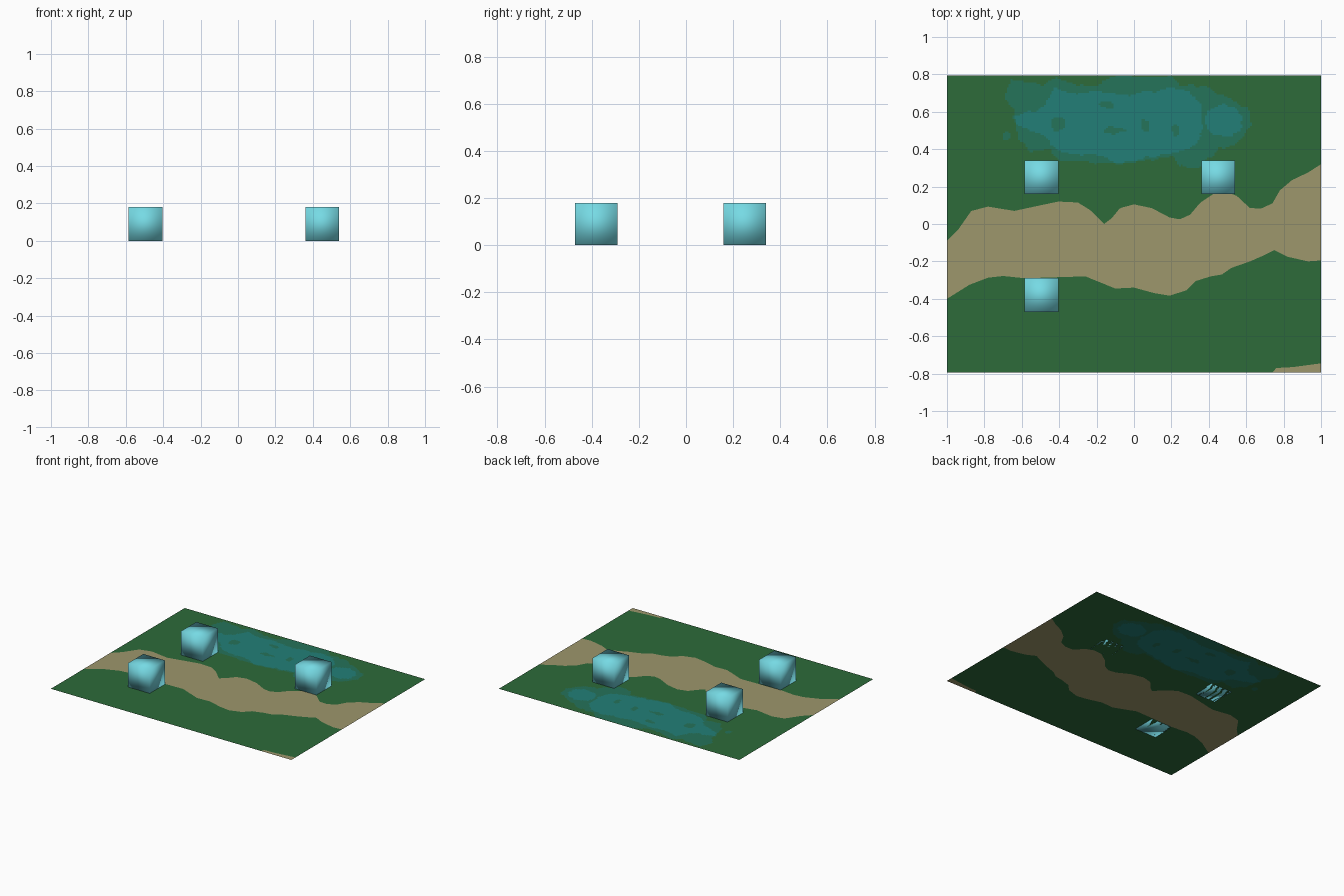
import bpy, bmesh
from mathutils import Vector, noise

if "Cube" in bpy.data.objects:
    bpy.data.objects.remove(bpy.data.objects["Cube"])


def srgb(r, g, b):
    lin = lambda c: c / 12.92 if c <= 0.04045 else ((c + 0.055) / 1.055) ** 2.4
    return tuple(lin(c / 255) for c in (r, g, b)) + (1.0,)


def material(name, rgb):
    m = bpy.data.materials.new(name)
    m.diffuse_color = srgb(*rgb)
    m.use_nodes = True
    m.node_tree.nodes["Principled BSDF"].inputs["Base Color"].default_value = m.diffuse_color
    return m


grass = material("grass green", (45, 107, 58))
sand = material("sand path", (157, 151, 108))
shallow = material("shallow water", (37, 115, 90))
deep = material("deep water", (34, 127, 119))
crystal = material("pale cyan", (118, 218, 228))

W, H = 1.0, 0.795


def lerp(pts, x):
    """Height of a polyline at x (clamped at the ends)."""
    if x <= pts[0][0]:
        return pts[0][1]
    for (x0, y0), (x1, y1) in zip(pts, pts[1:]):
        if x <= x1:
            return y0 + (y1 - y0) * (x - x0) / (x1 - x0)
    return pts[-1][1]


# Path edges
path_top = [(-1, -.09), (-.94, -.03), (-.87, .07), (-.78, .093), (-.64, .07), (-.5, .1),
            (-.405, .12), (-.3, .115), (-.235, .075), (-.16, 0), (-.12, .03), (-.075, .085),
            (0, .105), (.095, .085), (.19, .035), (.245, .025), (.3, .05), (.355, .115),
            (.43, .165), (.5, .17), (.55, .15), (.62, .085), (.68, .083), (.74, .11),
            (.78, .18), (.845, .235), (.93, .275), (1, .32)]
path_low = [(-1, -.4), (-.88, -.325), (-.78, -.287), (-.7, -.278), (-.585, -.29), (-.26, -.28),
            (-.1, -.345), (0, -.34), (.11, -.37), (.19, -.383), (.28, -.355), (.33, -.305),
            (.41, -.28), (.47, -.27), (.52, -.235), (.62, -.2), (.7, -.165), (.75, -.14),
            (.82, -.175), (.93, -.2), (1, -.195)]
corner_top = [(.74, -H), (.76, -.77), (.85, -.765), (1, -.745)]

# Pond outlines: shallow rim and deep middle
rim_top = [(-.69, .7), (-.65, .77), (-.55, .76), (-.48, .74), (-.42, .78), (-.3, .74),
           (-.2, .74), (-.12, .79), (.2, .79), (.25, .74), (.38, .74), (.45, .7), (.55, .65), (.62, .61)]
rim_low = [(-.69, .68), (-.65, .62), (-.62, .45), (-.55, .38), (-.45, .4), (-.4, .34),
           (-.1, .32), (.05, .34), (.2, .36), (.24, .31), (.35, .3), (.41, .35),
           (.45, .41), (.52, .41), (.58, .46), (.62, .52)]
deep_top = [(-.63, .58), (-.48, .62), (-.43, .73), (-.35, .7), (-.2, .71), (-.05, .69),
            (.1, .71), (.2, .73), (.3, .7), (.36, .64)]
deep_low = [(-.63, .53), (-.48, .47), (-.42, .4), (-.3, .37), (-.2, .37), (-.1, .33),
            (0, .34), (.1, .36), (.2, .38), (.3, .4), (.36, .47)]
islands = [(-.41, .535, .035, .04), (-.15, .64, .04, .02), (-.1, .5, .06, .015),
           (.06, .53, .03, .03), (.22, .5, .02, .03)]


def in_ellipse(x, y, e):
    return ((x - e[0]) / e[2]) ** 2 + ((y - e[1]) / e[3]) ** 2 < 1


def between(x, y, low, top):
    return low[0][0] < x < low[-1][0] and lerp(low, x) < y < lerp(top, x)


def water(x, y):
    """Material slot of a ground point above the path, with ragged shores."""
    jx = x + .015 * noise.noise(Vector((x * 22, y * 22, 1)))
    jy = y + .015 * noise.noise(Vector((x * 22, y * 22, 5)))
    if between(jx, jy, deep_low, deep_top) or in_ellipse(jx, jy, (.48, .55, .1, .085)):
        return 2 if any(in_ellipse(jx, jy, e) for e in islands) else 3
    if between(jx, jy, rim_low, rim_top) or in_ellipse(jx, jy, (-.68, .47, .03, .025)):
        return 2
    return 0


# Ground sheet: columns split at the path edges, fine cells around the pond
me = bpy.data.meshes.new("ground")
bm = bmesh.new()
NX, NY = 200, 56
columns = []
for i in range(NX + 1):
    x = -W + 2 * W * i / NX
    up = lerp(path_top, x)
    base = max(.27, up + .01)
    ys = [-H, max(lerp(corner_top, x), -H + .0005), lerp(path_low, x), up]
    ys += [base + (H - base) * k / NY for k in range(NY + 1)]
    columns.append([bm.verts.new((x, y, 0)) for y in ys])
for a, b in zip(columns, columns[1:]):
    for k in range(len(a) - 1):
        f = bm.faces.new((a[k], b[k], b[k + 1], a[k + 1]))
        c = f.calc_center_median()
        if k == 0:
            f.material_index = 1 if c.x > .74 else 0
        elif k == 2:
            f.material_index = 1
        elif k > 3:
            f.material_index = water(c.x, c.y)
bm.to_mesh(me)
bm.free()
for m in (grass, sand, shallow, deep):
    me.materials.append(m)
bpy.context.collection.objects.link(bpy.data.objects.new("ground", me))

# Three softly shaded cubes standing on the ground
S = .18
for name, x, y in (("back_left_block", -.495, .25), ("back_right_block", .45, .25),
                   ("front_left_block", -.495, -.38)):
    bpy.ops.mesh.primitive_cube_add(size=S, location=(x, y, S / 2))
    ob = bpy.context.object
    ob.name = name
    ob.data.materials.append(crystal)
    bpy.ops.object.shade_smooth()
